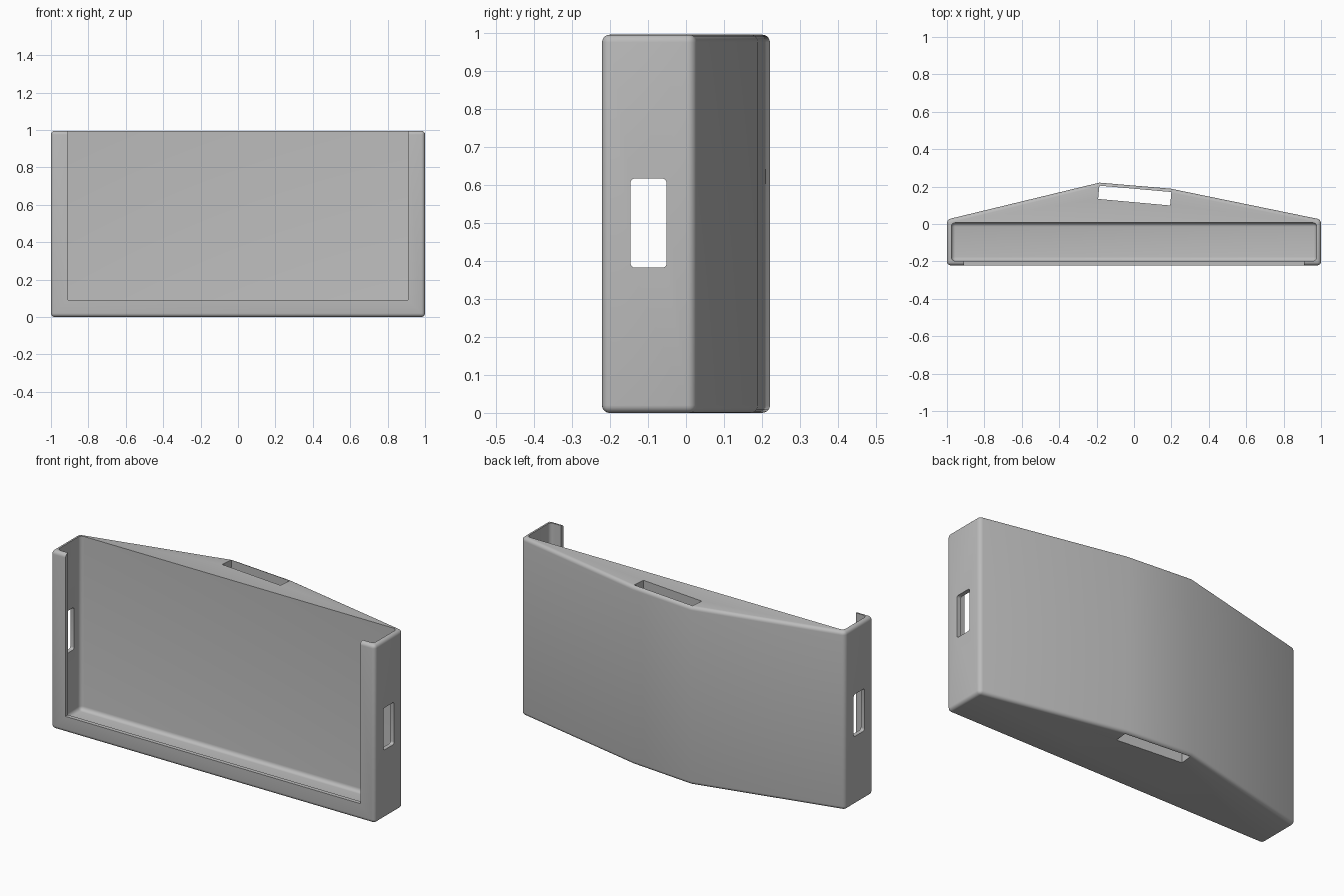
import bpy, bmesh, math

cube = bpy.data.objects.get("Cube")
if cube:
    bpy.data.objects.remove(cube, do_unlink=True)

grey = bpy.data.materials.new("plain grey")
grey.use_nodes = True
colour = (0.5, 0.5, 0.5, 1)
grey.diffuse_color = colour
grey.node_tree.nodes["Principled BSDF"].inputs["Base Color"].default_value = colour


def prism(name, outline, z0, z1, radius=0, keep=None):
    """Extrude an xy outline from z0 to z1 and round its sharp edges."""
    bm = bmesh.new()
    base = bm.faces.new([bm.verts.new((x, y, z0)) for x, y in outline])
    top = bmesh.ops.extrude_face_region(bm, geom=[base])["geom"]
    bmesh.ops.translate(bm, vec=(0, 0, z1 - z0),
                        verts=[v for v in top if isinstance(v, bmesh.types.BMVert)])
    bmesh.ops.recalc_face_normals(bm, faces=bm.faces)
    if radius:
        edges = [e for e in bm.edges if e.calc_face_angle() > math.radians(30)
                 and (keep is None or keep(e))]
        bmesh.ops.bevel(bm, geom=edges, offset=radius, segments=5,
                        profile=0.5, affect='EDGES')
    mesh = bpy.data.meshes.new(name)
    bm.to_mesh(mesh)
    bm.free()
    mesh.materials.append(grey)
    ob = bpy.data.objects.new(name, mesh)
    bpy.context.collection.objects.link(ob)
    return ob


def rect(x0, x1, y0, y1):
    return [(x0, y0), (x1, y0), (x1, y1), (x0, y1)]


def along_x(edge):
    a, b = edge.verts
    return abs(a.co.x - b.co.x) > 0.5


# Outer shell with a faceted back
shell = prism("holder_shell",
              [(-1, -0.22), (1, -0.22), (1, 0.025), (0.195, 0.19), (-0.185, 0.222), (-1, 0.025)],
              0, 0.995, 0.02)

# Device pocket, front window, back slot and side openings
cutters = [
    prism("pocket_cutter", rect(-0.977, 0.977, -0.197, 0.008), 0.025, 1.2, 0.022),
    prism("window_cutter", rect(-0.91, 0.91, -0.4, -0.1), 0.09, 1.2),
    prism("back_slot_cutter", [(-0.192, 0.135), (0.193, 0.1), (0.2, 0.172), (-0.185, 0.206)], -0.2, 1.2),
    prism("side_opening_cutter", rect(-1.2, 1.2, -0.145, -0.05), 0.382, 0.617, 0.012, along_x),
]

bpy.ops.object.select_all(action='DESELECT')
bpy.context.view_layer.objects.active = shell
shell.select_set(True)
for cutter in cutters:
    cutter.hide_render = True
    cut = shell.modifiers.new(cutter.name, 'BOOLEAN')
    cut.operation = 'DIFFERENCE'
    cut.solver = 'EXACT'
    cut.object = cutter
    bpy.ops.object.modifier_apply(modifier=cut.name)
    bpy.data.objects.remove(cutter, do_unlink=True)

# Smooth rounded edges, flat panels; the shallow back creases stay sharp
bpy.ops.object.shade_smooth_by_angle(angle=math.radians(22))
for e in shell.data.edges:
    a, b = (shell.data.vertices[i].co for i in e.vertices)
    if abs(a.x - b.x) < 0.001 and abs(a.z - b.z) > 0.5 and a.y > 0.15:
        e.use_edge_sharp = True

# Rest on the floor, centred front to back
ys = [v.co.y for v in shell.data.vertices]
shell.location.y = -(min(ys) + max(ys)) / 2
